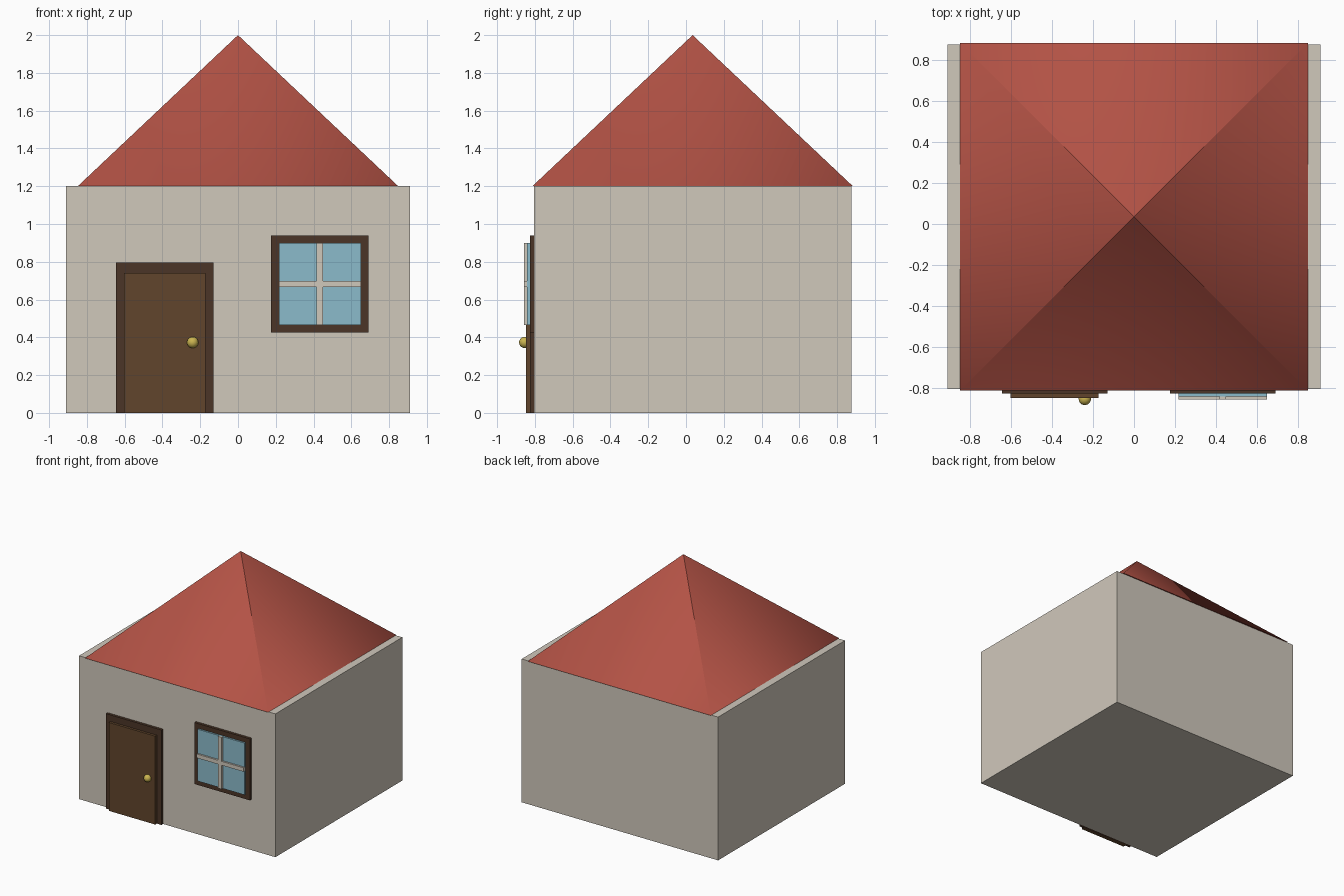
import bpy, bmesh
from mathutils import Vector

if "Cube" in bpy.data.objects:
    bpy.data.objects.remove(bpy.data.objects["Cube"])


def material(name, r, g, b):
    m = bpy.data.materials.new(name)
    m.diffuse_color = (r, g, b, 1)
    m.use_nodes = True
    m.node_tree.nodes["Principled BSDF"].inputs["Base Color"].default_value = m.diffuse_color
    return m


PLASTER = material("plaster", 0.63, 0.58, 0.50)
TILE = material("roof_tile", 0.45, 0.085, 0.06)
DARK_WOOD = material("dark_wood", 0.07, 0.035, 0.02)
WOOD = material("wood", 0.12, 0.06, 0.025)
GLASS = material("glass", 0.26, 0.50, 0.60)
BRASS = material("brass", 0.60, 0.46, 0.08)


def box(name, x, y, z, mat):
    """Box from (min, max) ranges."""
    bm = bmesh.new()
    bmesh.ops.create_cube(bm, size=1)
    for v in bm.verts:
        v.co = Vector([a[0] + (a[1] - a[0]) * (c + 0.5) for a, c in zip((x, y, z), v.co)])
    me = bpy.data.meshes.new(name)
    bm.to_mesh(me)
    bm.free()
    me.materials.append(mat)
    ob = bpy.data.objects.new(name, me)
    bpy.context.collection.objects.link(ob)
    return ob


CY = 0.035    # house centre in y
BACK = -0.80  # trim is set slightly into the front wall

# Walls
box("walls", (-0.91, 0.91), (CY - 0.84, CY + 0.84), (0, 1.2), PLASTER)

# Pyramid roof
W = 0.8485
corners = [(-W, CY - W, 1.2), (W, CY - W, 1.2), (W, CY + W, 1.2), (-W, CY + W, 1.2)]
me = bpy.data.meshes.new("roof")
me.from_pydata(corners + [(0, CY, 2.0)], [],
               [(i, (i + 1) % 4, 4) for i in range(4)] + [(3, 2, 1, 0)])
me.materials.append(TILE)
roof = bpy.data.objects.new("roof", me)
bpy.context.collection.objects.link(roof)

# Soft shading across the hips, crisp at the peak and eaves
normals = []
for p in me.polygons:
    p.use_smooth = True
    for vi in p.vertices:
        n = p.normal.copy()
        if n.z > 0 and vi < 4:
            out = Vector((corners[vi][0], corners[vi][1] - CY, 0)).normalized()
            n = (out * 0.69 + Vector((0, 0, 0.73))).normalized()
        normals.append(n)
me.normals_split_custom_set(normals)

# Door
box("door_frame", (-0.645, -0.13), (BACK, -0.827), (0, 0.795), DARK_WOOD)
box("door_panel", (-0.603, -0.173), (BACK, -0.848), (0, 0.74), WOOD)
bpy.ops.mesh.primitive_uv_sphere_add(segments=24, ring_count=16, radius=0.03,
                                     location=(-0.24, -0.8535, 0.373))
knob = bpy.context.object
knob.name = "door_knob"
knob.data.materials.append(BRASS)
bpy.ops.object.shade_smooth()

# Window
box("window_frame", (0.175, 0.69), (BACK, -0.827), (0.425, 0.94), DARK_WOOD)
box("window_glass", (0.216, 0.65), (BACK, -0.842), (0.466, 0.90), GLASS)
box("window_bar_vertical", (0.416, 0.449), (BACK, -0.857), (0.466, 0.90), PLASTER)
box("window_bar_horizontal", (0.216, 0.65), (BACK, -0.857), (0.666, 0.699), PLASTER)
